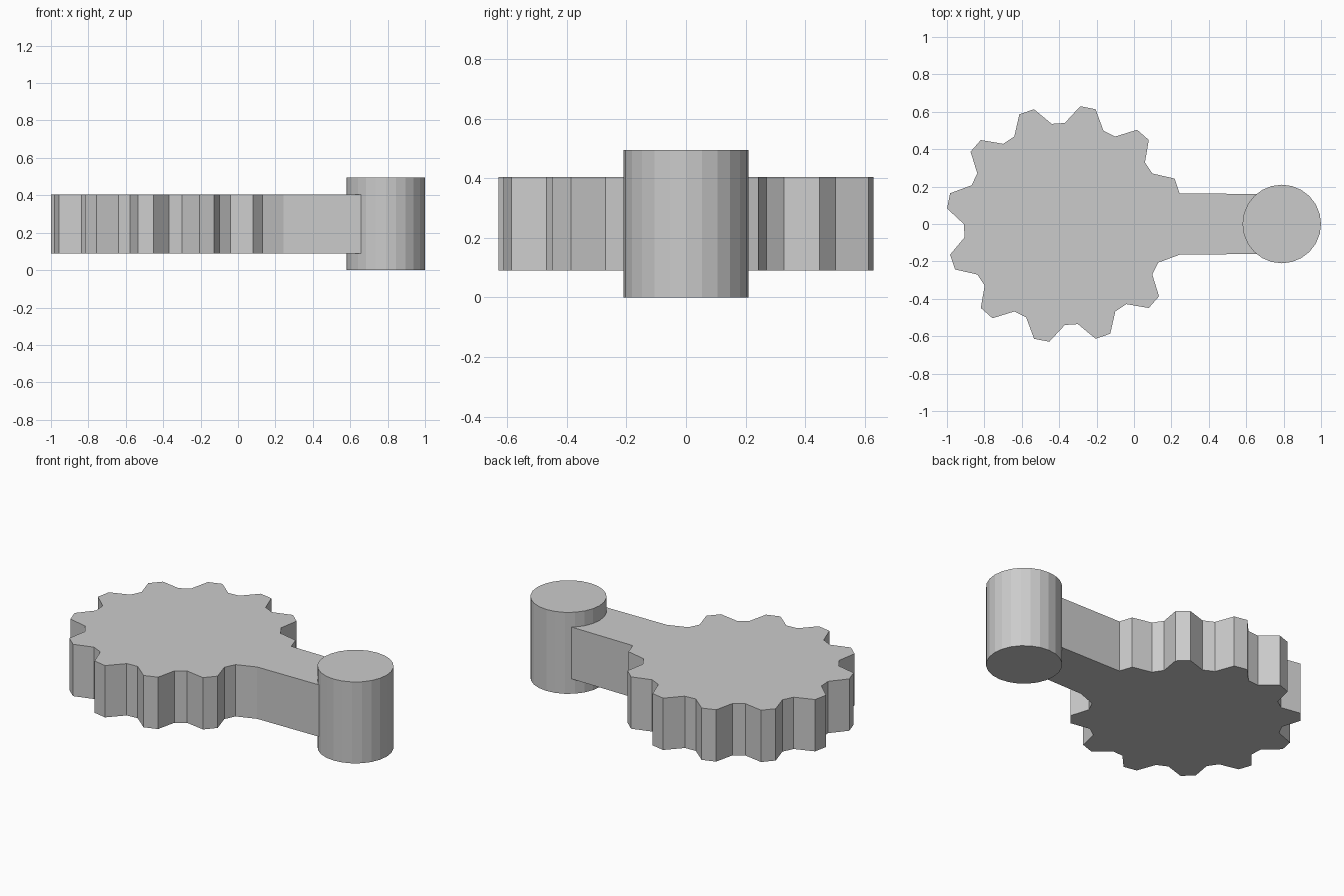
import bpy, bmesh
from math import sin, cos, radians

if "Cube" in bpy.data.objects:
    bpy.data.objects.remove(bpy.data.objects["Cube"])


def prism(name, profile, z0, z1):
    """Extrude a closed counter-clockwise outline from z0 to z1."""
    bm = bmesh.new()
    face = bm.faces.new([bm.verts.new((x, y, z0)) for x, y in profile])
    top = bmesh.ops.extrude_face_region(bm, geom=[face], use_keep_orig=True)
    verts = [g for g in top["geom"] if isinstance(g, bmesh.types.BMVert)]
    bmesh.ops.translate(bm, verts=verts, vec=(0, 0, z1 - z0))
    bmesh.ops.recalc_face_normals(bm, faces=bm.faces)
    mesh = bpy.data.meshes.new(name)
    bm.to_mesh(mesh)
    bm.free()
    obj = bpy.data.objects.new(name, mesh)
    bpy.context.collection.objects.link(obj)
    return obj


def polar(cx, r, deg):
    return cx + r * cos(radians(deg)), r * sin(radians(deg))


# Twelve-toothed wheel (two tip points, two valley points per tooth),
# with the teeth facing +x replaced by a straight arm
STEP = 7.5
outline = []
for i in range(2, 47):
    radius = 0.635 if i % 4 in (2, 3) else 0.54
    outline.append(polar(-0.37, radius, i * STEP))
outline += [(0.66, -0.16), (0.79, -0.16), (0.79, 0.16), (0.66, 0.16)]
prism("toothed_wheel_and_arm", outline, 0.09, 0.405)

# Pivot post at the end of the arm
post = [polar(0.79, 0.21, i * 15) for i in range(24)]
prism("pivot_post", post, 0.0, 0.495)
